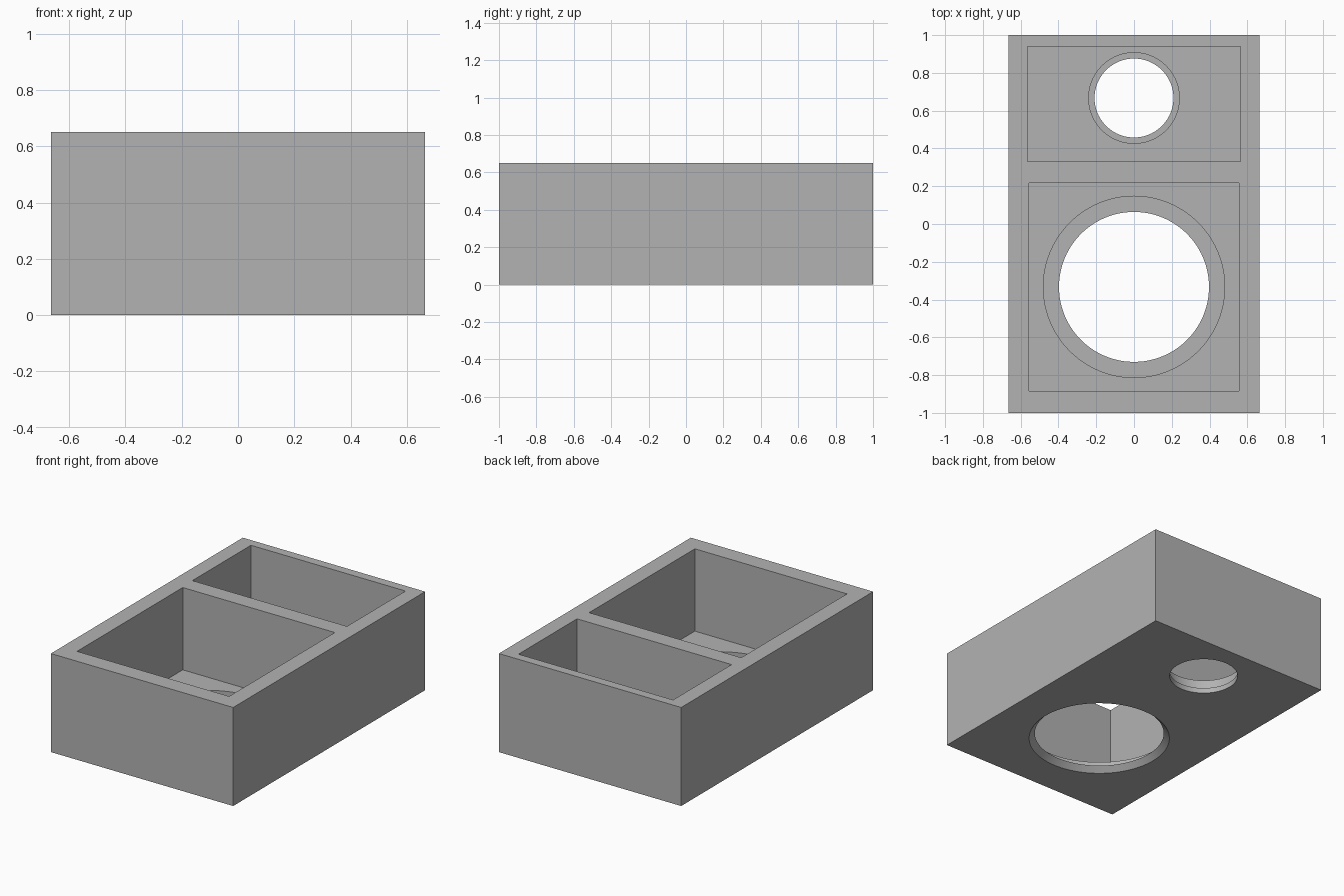
import bpy
import bmesh
from math import cos, sin, tau

old = bpy.data.objects.get("Cube")
if old:
    bpy.data.objects.remove(old, do_unlink=True)

HEIGHT = 0.65
FLOOR = 0.107   # top of the tray floor
LIP = 0.035     # height of the narrow ring in each hole

grey = bpy.data.materials.new("matte_grey")
grey.use_nodes = True
grey.diffuse_color = (0.45, 0.45, 0.45, 1)
grey.node_tree.nodes["Principled BSDF"].inputs["Base Color"].default_value = grey.diffuse_color


def add_object(name, bm):
    bmesh.ops.recalc_face_normals(bm, faces=bm.faces)
    mesh = bpy.data.meshes.new(name)
    bm.to_mesh(mesh)
    bm.free()
    mesh.materials.append(grey)
    obj = bpy.data.objects.new(name, mesh)
    bpy.context.collection.objects.link(obj)
    return obj


def block(name, x0, x1, y0, y1, z0, z1):
    bm = bmesh.new()
    bmesh.ops.create_cube(bm, size=1)
    bmesh.ops.scale(bm, vec=(x1 - x0, y1 - y0, z1 - z0), verts=bm.verts)
    bmesh.ops.translate(bm, vec=((x0 + x1) / 2, (y0 + y1) / 2, (z0 + z1) / 2), verts=bm.verts)
    return add_object(name, bm)


def turned(name, y, profile, sides=96):
    """Closed solid of stacked rings, given as (radius, z) pairs."""
    bm = bmesh.new()
    rings = [[bm.verts.new((r * cos(tau * i / sides), y + r * sin(tau * i / sides), z))
              for i in range(sides)] for r, z in profile]
    for low, high in zip(rings, rings[1:]):
        for i in range(sides):
            j = (i + 1) % sides
            bm.faces.new((low[i], low[j], high[j], high[i]))
    bm.faces.new(rings[0][::-1])
    bm.faces.new(rings[-1])
    return add_object(name, bm)


# Solid outer block
tray = block("two_compartment_tray", -0.665, 0.665, -1, 1, 0, HEIGHT)

# Compartments, then stepped holes through the floor
cutters = [
    block("front_compartment_cutter", -0.555, 0.555, -0.885, 0.217, FLOOR, HEIGHT + 0.1),
    block("back_compartment_cutter", -0.564, 0.564, 0.33, 0.94, FLOOR, HEIGHT + 0.1),
    turned("large_hole_cutter", -0.333,
           [(0.432, -0.05), (0.432, 0), (0.397, LIP), (0.48, LIP), (0.48, FLOOR + 0.1)]),
    turned("small_hole_cutter", 0.667,
           [(0.209, -0.05), (0.209, LIP), (0.24, LIP), (0.24, FLOOR + 0.1)]),
]

bpy.ops.object.select_all(action='DESELECT')
bpy.context.view_layer.objects.active = tray
tray.select_set(True)
for cutter in cutters:
    cutter.hide_render = True
    cut = tray.modifiers.new(cutter.name, 'BOOLEAN')
    cut.operation = 'DIFFERENCE'
    cut.solver = 'EXACT'
    cut.object = cutter
    bpy.ops.object.modifier_apply(modifier=cut.name)
    bpy.data.objects.remove(cutter, do_unlink=True)

# Round hole walls, crisp edges
bpy.ops.object.shade_smooth_by_angle()
